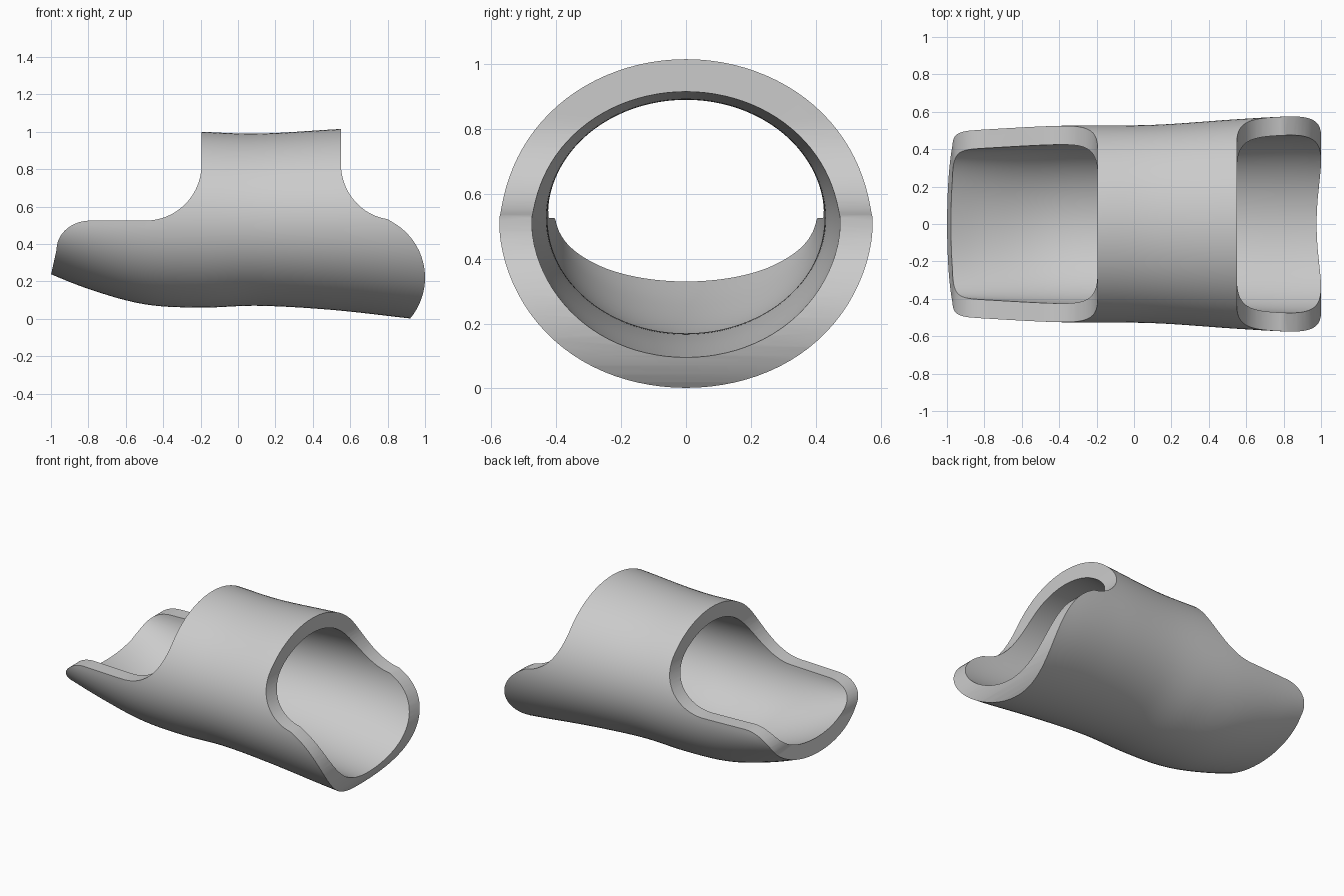
import bpy
import bmesh
from math import sin, cos, pi, radians

if "Cube" in bpy.data.objects:
    bpy.data.objects.remove(bpy.data.objects["Cube"])

AXIS_Z = 0.525      # height of the widest line of the tube
WALL = 0.1
SIDES = 96
STATIONS = 49

# Keys along the length: x -> half width, underside height, top height
WIDTH = [(-1.1, 0.485), (-0.8, 0.505), (-0.4, 0.525), (0.1, 0.53), (0.55, 0.56), (0.85, 0.576), (1.1, 0.575)]
UNDER = [(-1.1, 0.28), (-0.8, 0.16), (-0.5, 0.078), (-0.2, 0.06), (0.1, 0.07), (0.5, 0.048), (0.92, 0.002), (1.1, -0.018)]
TOP = [(-1.1, 1.03), (-0.2, 1.0), (0.1, 0.99), (0.55, 1.015), (1.1, 1.04)]


def smooth(keys, x):
    """Cubic interpolation through the keys."""
    def slope(i):
        a, b = keys[max(i - 1, 0)], keys[min(i + 1, len(keys) - 1)]
        return (b[1] - a[1]) / (b[0] - a[0])
    i = max(k for k in range(len(keys) - 1) if keys[k][0] <= x + 1e-6)
    (x0, v0), (x1, v1) = keys[i], keys[i + 1]
    w = x1 - x0
    t = (x - x0) / w
    return ((2*t**3 - 3*t**2 + 1) * v0 + (t**3 - 2*t**2 + t) * w * slope(i)
            + (3*t**2 - 2*t**3) * v1 + (t**3 - t**2) * w * slope(i + 1))


def arc(cx, cz, rx, rz, start, end, steps=20):
    """Elliptical arc in the side profile, in degrees."""
    angles = [radians(start + (end - start) * i / steps) for i in range(steps + 1)]
    return [(cx + rx * cos(a), cz + rz * sin(a)) for a in angles]


def ring(bm, x, inset):
    """Cross-section: upper and lower half ellipses meeting at the widest line."""
    w = smooth(WIDTH, x) - inset
    up = smooth(TOP, x) - AXIS_Z - inset
    down = AXIS_Z - smooth(UNDER, x) - inset
    verts = []
    for i in range(SIDES):
        a = 2 * pi * i / SIDES
        r = up if sin(a) > 0 else down
        verts.append(bm.verts.new((x, w * cos(a), AXIS_Z + r * sin(a))))
    return verts


def make_object(name, bm):
    bmesh.ops.recalc_face_normals(bm, faces=bm.faces)
    mesh = bpy.data.meshes.new(name)
    bm.to_mesh(mesh)
    bm.free()
    obj = bpy.data.objects.new(name, mesh)
    bpy.context.collection.objects.link(obj)
    return obj


# Hollow flared tube: outside there, inside back, closed into a loop
bm = bmesh.new()
xs = [-1.1 + 2.2 * i / (STATIONS - 1) for i in range(STATIONS)]
rings = [ring(bm, x, 0) for x in xs] + [ring(bm, x, WALL) for x in reversed(xs)]
for k, a in enumerate(rings):
    b = rings[(k + 1) % len(rings)]
    for i in range(SIDES):
        j = (i + 1) % SIDES
        bm.faces.new((a[i], a[j], b[j], b[i]))
shell = make_object("tubular_shell", bm)

# Side outline used to trim the tube
outline = [(-1.04, -0.3), (-1.04, 0.04), (-1.0, 0.235)]
outline += arc(-0.79, 0.37, 0.18, 0.155, 180, 90)       # rounded tongue corner
outline += arc(-0.495, 0.825, 0.3, 0.3, 270, 360)       # scoop up to the band
outline += [(-0.195, 1.3), (0.55, 1.3)]
outline += arc(0.84, 0.83, 0.29, 0.3, 180, 262)         # scoop down from the band
outline += arc(0.66, 0.22, 0.34, 0.34, 61, -41)         # rounded wide end
outline += [(0.7, -0.3)]

bm = bmesh.new()
face = bm.faces.new([bm.verts.new((x, -0.8, z)) for x, z in outline])
extruded = bmesh.ops.extrude_face_region(bm, geom=[face])["geom"]
bmesh.ops.translate(bm, vec=(0, 1.6, 0),
                    verts=[v for v in extruded if isinstance(v, bmesh.types.BMVert)])
cutter = make_object("outline_cutter", bm)
cutter.hide_render = True

# Trim, then drop the cutter
trim = shell.modifiers.new("trim", 'BOOLEAN')
trim.operation = 'INTERSECT'
trim.solver = 'EXACT'
trim.object = cutter
bpy.ops.object.select_all(action='DESELECT')
bpy.context.view_layer.objects.active = shell
shell.select_set(True)
bpy.ops.object.modifier_apply(modifier=trim.name)
bpy.data.objects.remove(cutter)

# Plain grey material
grey = bpy.data.materials.new("plain_grey")
grey.use_nodes = True
colour = (0.6, 0.6, 0.6, 1)
grey.diffuse_color = colour
grey.node_tree.nodes["Principled BSDF"].inputs["Base Color"].default_value = colour
shell.data.materials.clear()
shell.data.materials.append(grey)

bpy.ops.object.shade_smooth_by_angle(angle=radians(35))
